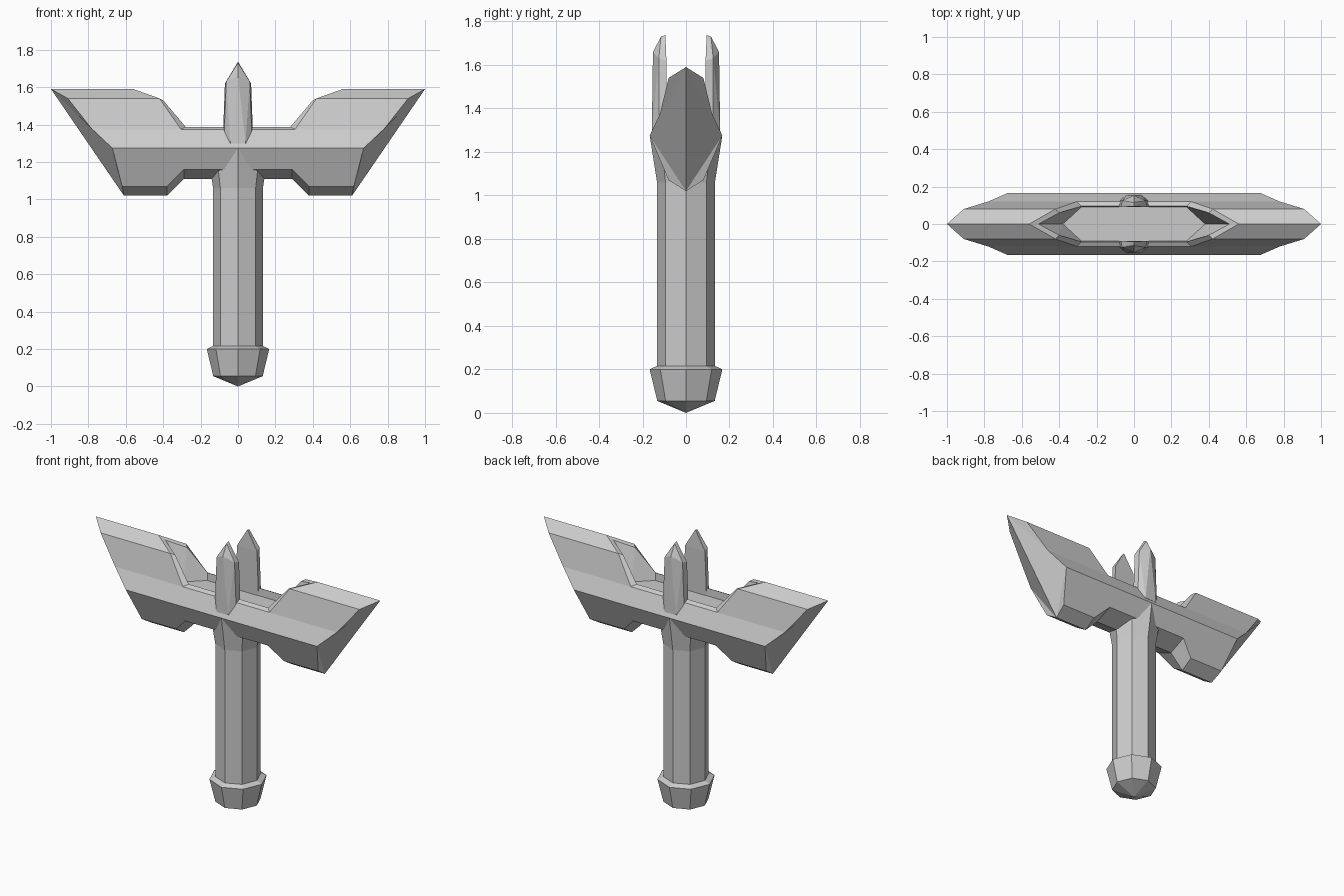
import bpy, bmesh
from math import cos, sin, pi

cube = bpy.data.objects.get("Cube")
if cube:
    bpy.data.objects.remove(cube, do_unlink=True)

GREY = (0.6, 0.6, 0.6, 1)
steel = bpy.data.materials.new("plain grey")
steel.use_nodes = True
steel.diffuse_color = GREY
steel.node_tree.nodes["Principled BSDF"].inputs["Base Color"].default_value = GREY


def finish(name, bm):
    bmesh.ops.remove_doubles(bm, verts=bm.verts, dist=0.0005)
    bmesh.ops.recalc_face_normals(bm, faces=bm.faces)
    mesh = bpy.data.meshes.new(name)
    bm.to_mesh(mesh)
    bm.free()
    mesh.materials.append(steel)
    obj = bpy.data.objects.new(name, mesh)
    bpy.context.collection.objects.link(obj)
    return obj


def lathe(name, profile, sides=8):
    """Faceted solid of (radius, height) rings; radius 0 closes to a point."""
    bm = bmesh.new()
    rings = [[bm.verts.new((r * cos(2 * pi * i / sides), r * sin(2 * pi * i / sides), z))
              for i in range(sides)] for r, z in profile]
    for low, high in zip(rings, rings[1:]):
        for i in range(sides):
            j = (i + 1) % sides
            bm.faces.new((low[i], low[j], high[j], high[i]))
    for ring, (r, z) in ((rings[0], profile[0]), (rings[-1], profile[-1])):
        if r > 0:
            bm.faces.new(ring)
    bmesh.ops.dissolve_degenerate(bm, edges=bm.edges, dist=0.0005)
    return finish(name, bm)


# Grip flaring into the guard, and the pommel below it
lathe("grip", [(0.133, 0.19), (0.133, 1.06), (0.167, 1.275)])
lathe("pommel", [(0, 0), (0.132, 0.055), (0.167, 0.2), (0.135, 0.215)])

# Winged crossguard: one quarter described by named corners, then mirrored
P = {
    "ridge": (0.56, 0, 1.59), "ridge_end": (1, 0, 1.59),
    "brow": (0.42, 0.08, 1.54), "brow_end": (0.91, 0.08, 1.54),
    "lip_mid": (0, 0.12, 1.375), "lip": (0.305, 0.12, 1.375), "lip_end": (0.78, 0.12, 1.375),
    "belt_mid": (0, 0.167, 1.275), "belt_end": (0.672, 0.167, 1.275),
    "skirt_mid": (0, 0.118, 1.16), "skirt": (0.29, 0.118, 1.16),
    "hem": (0.38, 0.08, 1.07), "hem_end": (0.62, 0.08, 1.07),
    "keel_mid": (0, 0, 1.11), "keel": (0.29, 0, 1.11),
    "foot": (0.38, 0, 1.02), "foot_end": (0.61, 0, 1.02),
    "rim_top": (0.51, 0, 1.57), "rim_brow": (0.4, 0.06, 1.53),
    "rim": (0.28, 0.095, 1.388), "rim_mid": (0, 0.095, 1.388),
    "floor_tip": (0.38, 0, 1.34), "floor": (0.28, 0.092, 1.34),
    "floor_mid": (0, 0.092, 1.34), "floor_centre": (0, 0, 1.34),
}
FACES = [
    "ridge ridge_end brow_end brow",
    "brow brow_end lip_end lip",
    "lip_mid lip lip_end belt_end belt_mid",
    "belt_mid belt_end hem_end hem skirt skirt_mid",
    "hem hem_end foot_end foot",
    "skirt hem foot keel",
    "skirt_mid skirt keel keel_mid",
    "ridge_end brow_end lip_end belt_end", "ridge_end belt_end foot_end",
    "belt_end hem_end foot_end",
    "ridge brow rim_brow rim_top",
    "brow lip rim rim_brow",
    "lip lip_mid rim_mid rim",
    "rim_top rim_brow floor_tip", "rim_brow rim floor floor_tip",
    "rim rim_mid floor_mid floor",
    "floor_tip floor floor_mid floor_centre",
]
bm = bmesh.new()
for sx in (1, -1):
    for sy in (1, -1):
        corner = {k: bm.verts.new((x * sx, y * sy, z)) for k, (x, y, z) in P.items()}
        for names in FACES:
            bm.faces.new([corner[n] for n in names.split()])
finish("crossguard", bm)

# Pair of pointed prongs rising from the front and back of the guard
for name, sy in (("front_prong", -1), ("back_prong", 1)):
    bm = bmesh.new()
    for x, y, z in [(0.082, 0.09, 1.3), (0.076, 0.125, 1.3), (0.04, 0.157, 1.3),
                    (0.07, 0.09, 1.62), (0.063, 0.125, 1.63),
                    (0, 0.152, 1.66), (0, 0.115, 1.73), (0, 0.095, 1.737)]:
        for sx in ((1, -1) if x else (1,)):
            bm.verts.new((x * sx, y * sy, z))
    bmesh.ops.convex_hull(bm, input=bm.verts)
    finish(name, bm)
